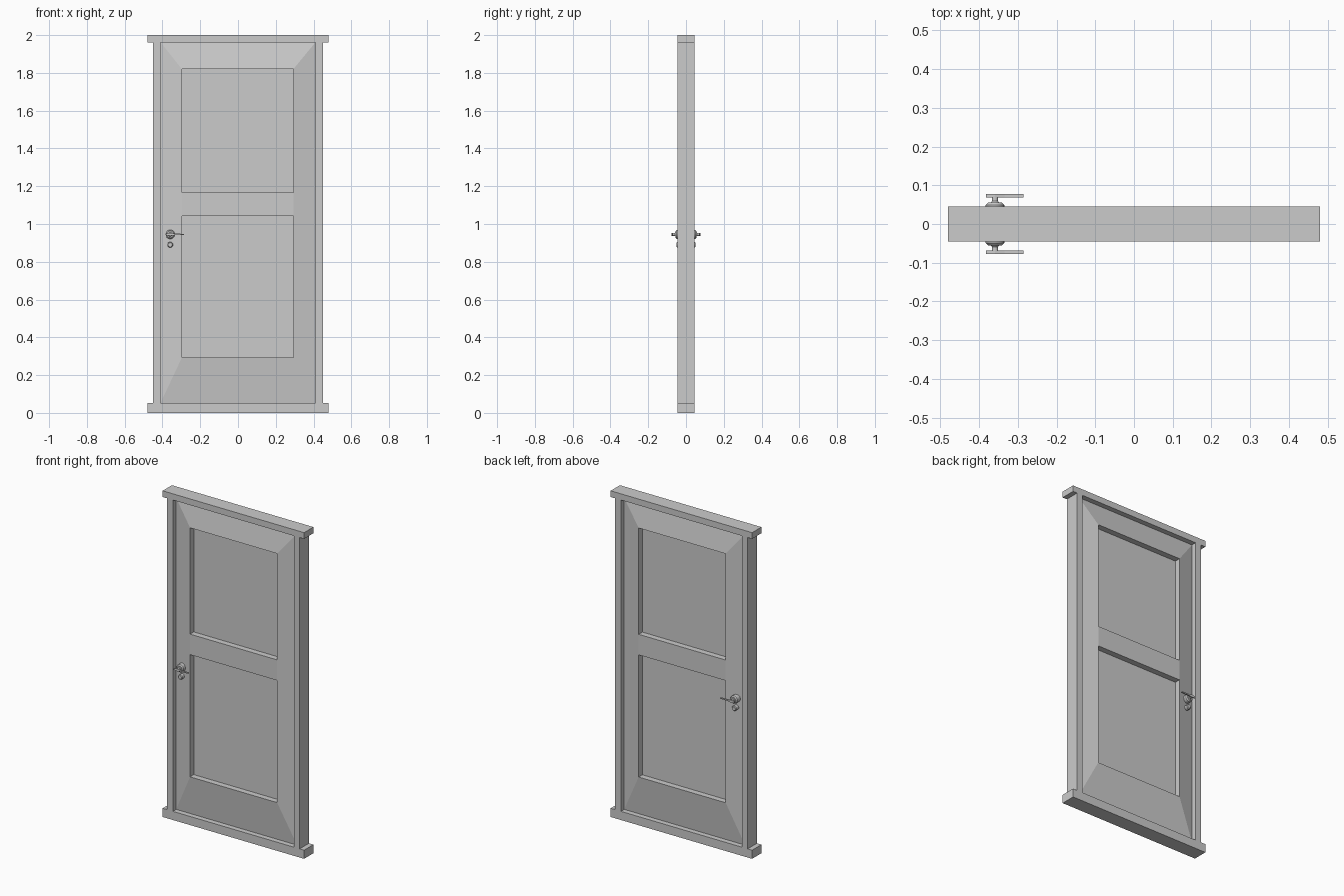
import bpy, bmesh, math

if "Cube" in bpy.data.objects:
    bpy.data.objects.remove(bpy.data.objects["Cube"])


def finish(name, bm, mirror=True, smooth=False):
    bmesh.ops.recalc_face_normals(bm, faces=bm.faces)
    me = bpy.data.meshes.new(name)
    bm.to_mesh(me)
    bm.free()
    ob = bpy.data.objects.new(name, me)
    bpy.context.collection.objects.link(ob)
    if mirror:  # same detail on front and back
        m = ob.modifiers.new("both_sides", 'MIRROR')
        m.use_axis = (False, True, False)
    if smooth:
        bpy.context.view_layer.objects.active = ob
        ob.select_set(True)
        bpy.ops.object.shade_smooth_by_angle(angle=math.radians(35))
        ob.select_set(False)
    return ob


def prism(name, outline, y0, y1, mirror=True):
    """Extrude an (x, z) outline from y0 to y1."""
    bm = bmesh.new()
    face = bm.faces.new([bm.verts.new((x, y0, z)) for x, z in outline])
    ext = bmesh.ops.extrude_face_region(bm, geom=[face], use_keep_orig=True)
    for v in ext["geom"]:
        if isinstance(v, bmesh.types.BMVert):
            v.co.y = y1
    return finish(name, bm, mirror)


def rect(x0, x1, z0, z1):
    return [(x0, z0), (x1, z0), (x1, z1), (x0, z1)]


def lathe(name, profile, x, z, sides=24):
    """Spin a (radius, y) profile about the y direction."""
    bm = bmesh.new()
    rings = [[bm.verts.new((x + r * math.cos(2 * math.pi * i / sides), y,
                            z + r * math.sin(2 * math.pi * i / sides)))
              for i in range(sides)] for r, y in profile]
    for a, b in zip(rings, rings[1:]):
        for i in range(sides):
            j = (i + 1) % sides
            bm.faces.new((a[i], a[j], b[j], b[i]))
    bm.faces.new(rings[0])
    bm.faces.new(rings[-1])
    return finish(name, bm, True, True)


# Frame
D = 0.045
prism("sill", rect(-0.48, 0.48, 0, 0.053), -D, D, False)
prism("lintel", rect(-0.48, 0.48, 1.962, 2.0), -D, D, False)
for side, s in (("left", -1), ("right", 1)):
    prism(side + "_jamb", rect(*sorted((s * 0.41, s * 0.45)), 0.053, 1.962), -D, D, False)

# Door leaf: sloped border, flat mid rail, two sunken panels
bm = bmesh.new()
OUT, IN, PANEL = -0.013, -0.04, -0.004
outer = [bm.verts.new((x, OUT, z)) for x, z in rect(-0.41, 0.41, 0.053, 1.962)]
back = [bm.verts.new((v.co.x, 0, v.co.z)) for v in outer]
left, right = [[bm.verts.new((x, IN, z)) for z in (0.293, 1.042, 1.168, 1.82)]
               for x in (-0.297, 0.293)]
o = outer
bm.faces.new((o[0], o[1], right[0], left[0]))
bm.faces.new((o[1], o[2], *reversed(right)))
bm.faces.new((o[2], o[3], left[3], right[3]))
bm.faces.new((o[3], o[0], *left))
bm.faces.new((left[1], right[1], right[2], left[2]))
for i in range(4):
    j = (i + 1) % 4
    bm.faces.new((o[i], o[j], back[j], back[i]))
for k in (0, 2):
    rim = [left[k], right[k], right[k + 1], left[k + 1]]
    low = [bm.verts.new((v.co.x, PANEL, v.co.z)) for v in rim]
    bm.faces.new(low)
    for i in range(4):
        j = (i + 1) % 4
        bm.faces.new((rim[i], rim[j], low[j], low[i]))
finish("door_leaf", bm)

# Handle sets
HX, HZ = -0.359, 0.945
lathe("handle_rosette", [(0.024, -0.02), (0.024, -0.049), (0.018, -0.055)], HX, HZ)
lathe("handle_neck", [(0.012, -0.054), (0.008, -0.059), (0.008, -0.071)], HX, HZ)
lathe("key_rosette", [(0.015, -0.02), (0.015, -0.046), (0.011, -0.05)], HX, 0.89)
prism("lever", [(-0.382, HZ - 0.004), (HX, HZ - 0.008), (-0.335, HZ - 0.004),
                (-0.285, HZ - 0.003), (-0.285, HZ + 0.003), (-0.335, HZ + 0.004),
                (HX, HZ + 0.008), (-0.382, HZ + 0.004)], -0.069, -0.077)
